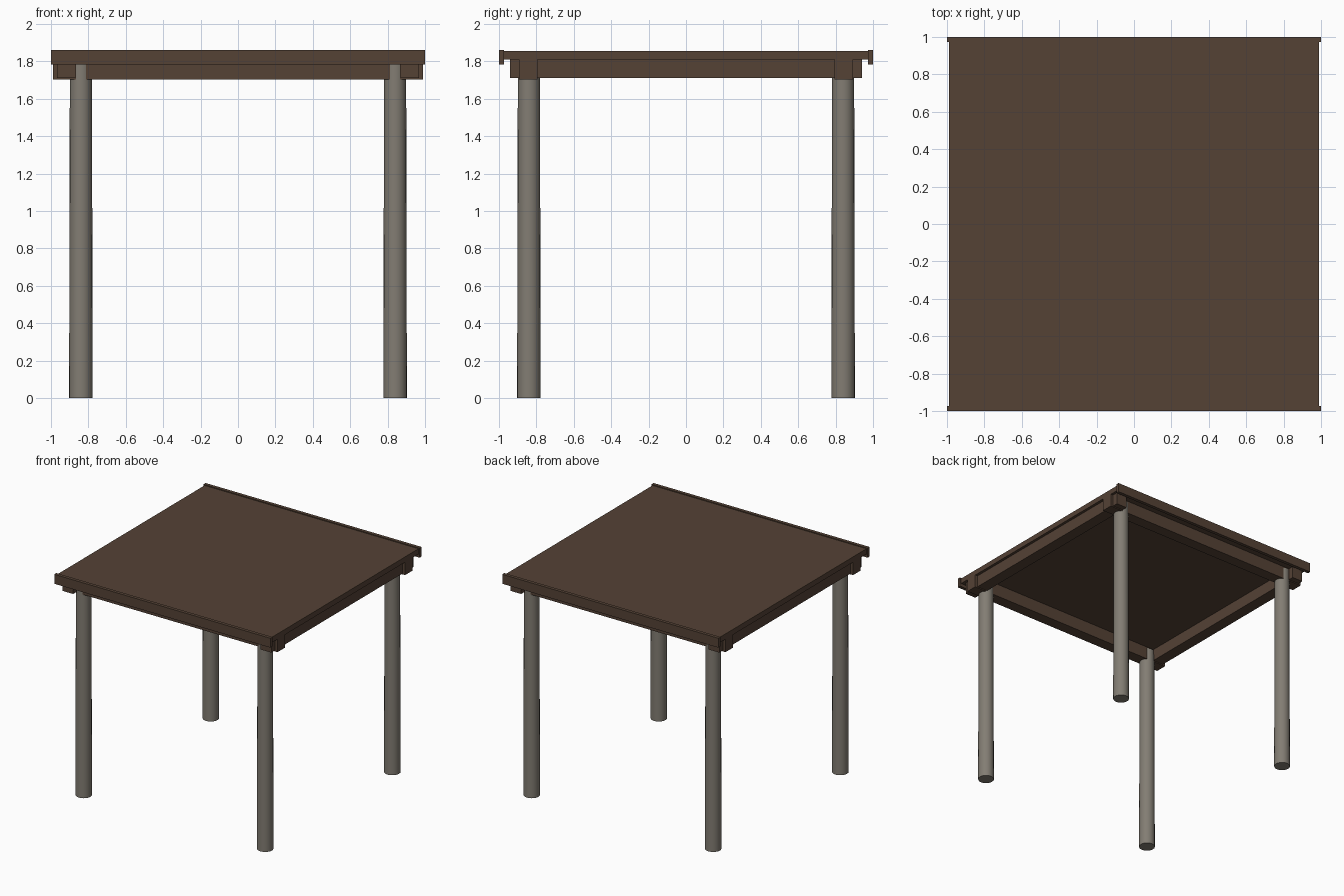
import bpy

if "Cube" in bpy.data.objects:
    bpy.data.objects.remove(bpy.data.objects["Cube"])

def make_mat(name, col):
    m = bpy.data.materials.new(name)
    m.diffuse_color = (*col, 1)
    m.use_nodes = True
    m.node_tree.nodes["Principled BSDF"].inputs["Base Color"].default_value = m.diffuse_color
    return m

brown = make_mat("dark brown wood", (0.09, 0.054, 0.036))
grey = make_mat("weathered grey wood", (0.225, 0.205, 0.172))

def box(name, x, y, z, mat):
    """Box from (min, max) ranges on each axis."""
    bpy.ops.mesh.primitive_cube_add(size=1, location=[sum(r) / 2 for r in (x, y, z)])
    ob = bpy.context.object
    ob.name = name
    ob.scale = [r[1] - r[0] for r in (x, y, z)]
    bpy.ops.object.transform_apply(location=False, rotation=False, scale=True)
    ob.data.materials.append(mat)
    return ob

def span(sign, a, b):
    return tuple(sorted((sign * a, sign * b)))

# Flat roof panel
box("roof_panel", (-0.99, 0.99), (-0.975, 0.975), (1.81, 1.855), brown)

for s, fb, lr in ((-1, "front", "left"), (1, "back", "right")):
    # Fascia boards along the front and back edges
    box(fb + "_fascia", (-1, 1), span(s, 0.972, 1.0), (1.783, 1.862), brown)
    # Cross beams, lapped at the corners
    box(fb + "_beam", (-0.99, 0.99), span(s, 0.795, 0.892), (1.702, 1.812), brown)
    box(lr + "_beam", span(s, 0.868, 0.967), (-0.94, 0.94), (1.71, 1.812), brown)

# Round, slightly tapered posts
for sx, lr in ((-1, "left"), (1, "right")):
    for sy, fb in ((-1, "front"), (1, "back")):
        bpy.ops.mesh.primitive_cone_add(vertices=20, radius1=0.063, radius2=0.059,
                                        depth=1.8, location=(sx * 0.84, sy * 0.84, 0.9))
        post = bpy.context.object
        post.name = f"{fb}_{lr}_post"
        post.data.materials.append(grey)
        bpy.ops.object.shade_smooth_by_angle(angle=0.7)
